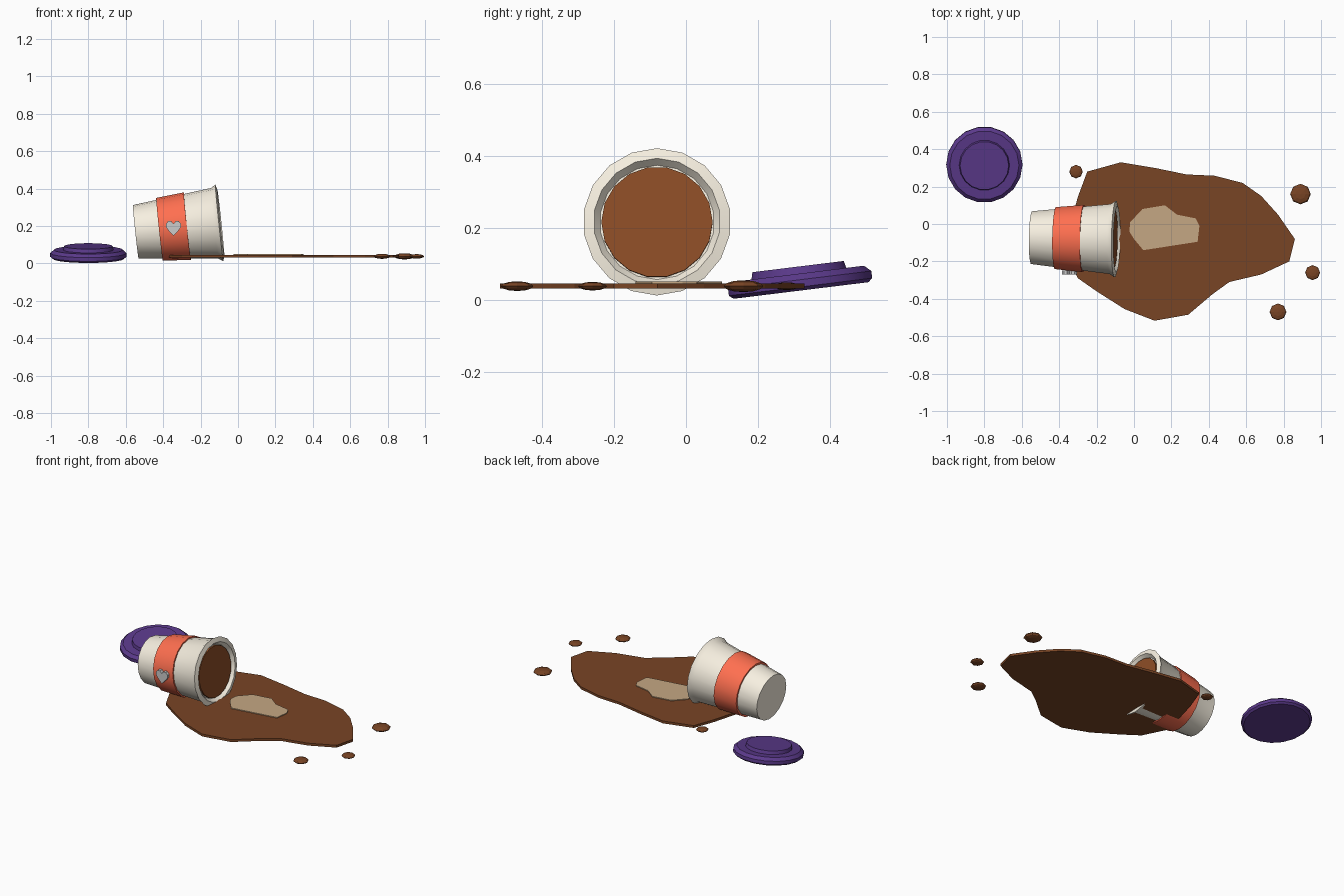
import bpy, bmesh, math

if "Cube" in bpy.data.objects:
    bpy.data.objects.remove(bpy.data.objects["Cube"])


def material(name, rgb):
    m = bpy.data.materials.new(name)
    m.diffuse_color = (*rgb, 1)
    m.use_nodes = True
    m.node_tree.nodes["Principled BSDF"].inputs["Base Color"].default_value = m.diffuse_color
    return m


CREAM = material("cream", (0.93, 0.87, 0.75))
ORANGE = material("orange", (1.0, 0.16, 0.08))
PURPLE = material("purple", (0.105, 0.042, 0.26))
COFFEE = material("coffee", (0.27, 0.076, 0.02))
PUDDLE = material("puddle_brown", (0.19, 0.058, 0.018))
SHINE = material("shine", (0.56, 0.39, 0.23))
WHITE = material("heart_white", (1.0, 1.0, 1.0))


def finish(name, bm, mat, loc=(0, 0, 0), rot=(0, 0, 0), smooth=True):
    bmesh.ops.recalc_face_normals(bm, faces=bm.faces)
    me = bpy.data.meshes.new(name)
    bm.to_mesh(me)
    bm.free()
    me.materials.append(mat)
    ob = bpy.data.objects.new(name, me)
    bpy.context.collection.objects.link(ob)
    ob.location, ob.rotation_euler = loc, rot
    if smooth:
        bpy.ops.object.select_all(action='DESELECT')
        ob.select_set(True)
        bpy.context.view_layer.objects.active = ob
        bpy.ops.object.shade_smooth_by_angle(angle=math.radians(30))
    return ob


def lathe(name, profile, mat, sides=18, closed=False, phase=0.0, **kw):
    """Revolve (radius, height) points; open profiles get end caps."""
    bm = bmesh.new()
    rings = []
    for r, z in profile:
        rings.append([bm.verts.new((r * math.cos(a), r * math.sin(a), z))
                      for a in (2 * math.pi * (i + phase) / sides for i in range(sides))])
    pairs = list(zip(rings, rings[1:]))
    if closed:
        pairs.append((rings[-1], rings[0]))
    for a, b in pairs:
        for i in range(sides):
            j = (i + 1) % sides
            bm.faces.new((a[i], a[j], b[j], b[i]))
    if not closed:
        bm.faces.new(rings[0])
        bm.faces.new(rings[-1])
    return finish(name, bm, mat, **kw)


def slab(name, outline, z0, z1, mat, **kw):
    """Extrude a flat outline between two heights."""
    bm = bmesh.new()
    low = [bm.verts.new((x, y, z0)) for x, y in outline]
    high = [bm.verts.new((x, y, z1)) for x, y in outline]
    n = len(outline)
    bm.faces.new(low)
    bm.faces.new(high)
    for i in range(n):
        j = (i + 1) % n
        bm.faces.new((low[i], low[j], high[j], high[i]))
    return finish(name, bm, mat, smooth=False, **kw)


# Cup lying on its side, with sleeve and the coffee left inside
pose = dict(loc=(-0.547, -0.073, 0.17),
            rot=(0, math.radians(84), math.radians(-1)))
lathe("cup", [(0.143, 0), (0.190, 0.425), (0.206, 0.450), (0.177, 0.458),
              (0.160, 0.435)], CREAM, **pose)
lathe("sleeve", [(0.153, 0.128), (0.168, 0.128), (0.182, 0.278), (0.165, 0.278)],
      ORANGE, closed=True, **pose)
lathe("coffee_inside", [(0.155, 0.430), (0.155, 0.446)], COFFEE, phase=0.5, **pose)

# Heart on the front of the sleeve
half = [(0, 0.022), (0.012, 0.036), (0.028, 0.036), (0.041, 0.022),
        (0.040, 0.004), (0.025, -0.016), (0, -0.042)]
heart = half + [(-x, y) for x, y in half[-2:0:-1]]
slab("heart", heart, -0.004, 0.018, WHITE,
     loc=(-0.345, -0.252, 0.19), rot=(math.pi / 2, 0, 0))

# Lid tipped on the ground
lathe("lid", [(0.192, 0), (0.204, 0.010), (0.204, 0.030), (0.185, 0.047),
              (0.135, 0.047), (0.130, 0.067)], PURPLE,
      loc=(-0.80, 0.32, 0.026), rot=(math.radians(7), 0, 0))

# Spilled puddle with a light reflection
slab("puddle", [(-0.25, 0.28), (-0.07, 0.33), (0.11, 0.30), (0.28, 0.265),
                (0.43, 0.258), (0.58, 0.22), (0.68, 0.15), (0.77, 0.05),
                (0.86, -0.08), (0.83, -0.20), (0.68, -0.27), (0.51, -0.31),
                (0.42, -0.375), (0.29, -0.485), (0.11, -0.517), (-0.05, -0.455),
                (-0.20, -0.36), (-0.30, -0.29), (-0.37, -0.15), (-0.34, 0.0),
                (-0.30, 0.145)], 0.031, 0.046, PUDDLE)
slab("puddle_shine", [(-0.02, 0.01), (0.045, 0.08), (0.165, 0.10), (0.23, 0.05),
                      (0.33, 0.03), (0.35, -0.01), (0.34, -0.095), (0.05, -0.14),
                      (0.0, -0.08), (-0.025, -0.04)], 0.044, 0.051, SHINE)

# Flattened droplets around the puddle
for i, (x, y, r) in enumerate([(0.89, 0.16, 0.055), (0.955, -0.26, 0.04),
                               (0.77, -0.47, 0.045), (-0.31, 0.28, 0.036)]):
    bm = bmesh.new()
    bmesh.ops.create_uvsphere(bm, u_segments=8, v_segments=6, radius=r)
    bmesh.ops.scale(bm, vec=(1, 1, 0.3), verts=bm.verts)
    finish(f"droplet_{i + 1}", bm, PUDDLE, loc=(x, y, 0.038), smooth=False)
